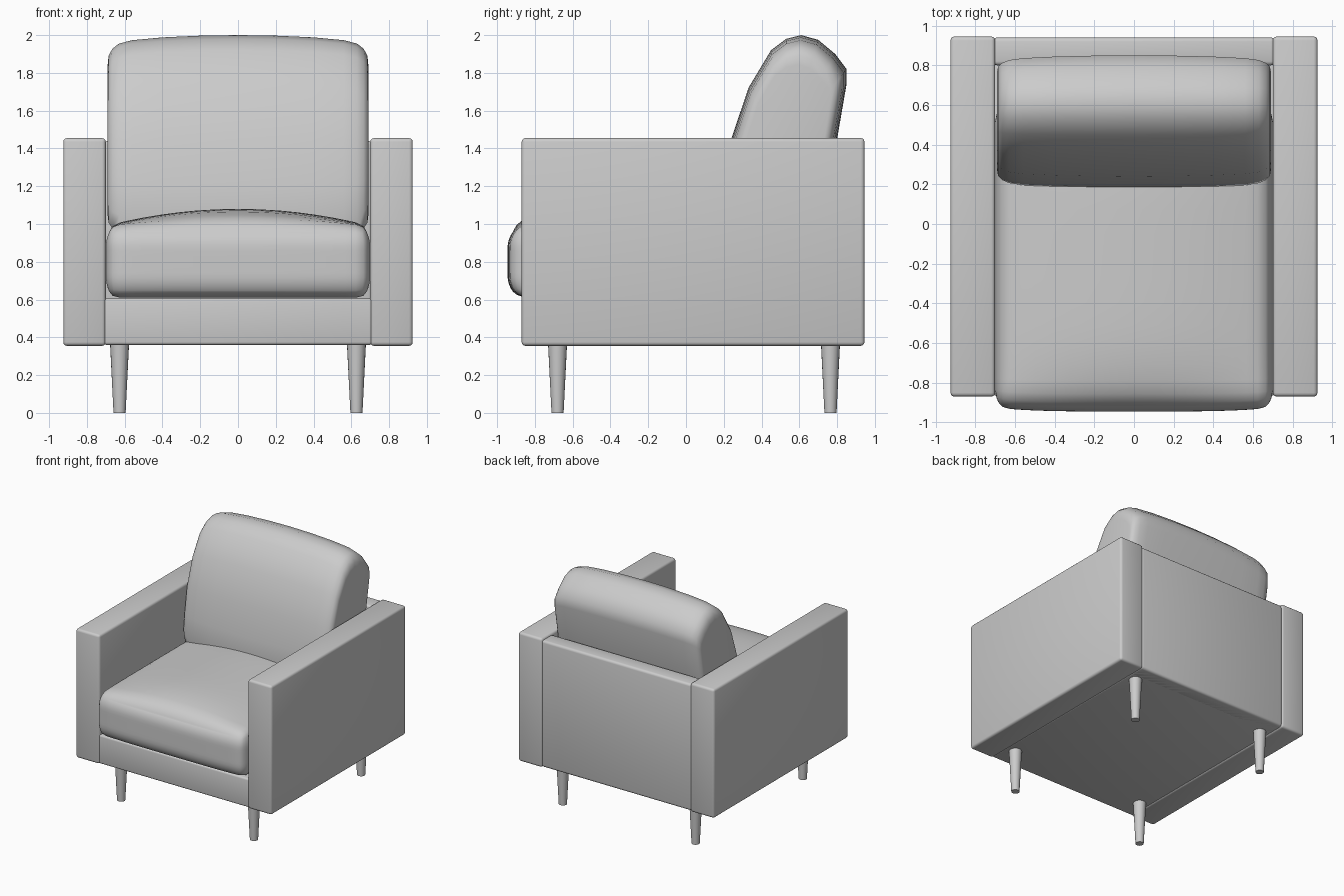
import bpy, bmesh, math
from mathutils import Vector

if "Cube" in bpy.data.objects:
    bpy.data.objects.remove(bpy.data.objects["Cube"], do_unlink=True)

fabric = bpy.data.materials.new("grey")
fabric.use_nodes = True
GREY = (0.6, 0.6, 0.6, 1)
fabric.diffuse_color = GREY
fabric.node_tree.nodes["Principled BSDF"].inputs["Base Color"].default_value = GREY


def finish(name, bm, angle=40):
    """Turn a bmesh into a shaded grey object."""
    bmesh.ops.recalc_face_normals(bm, faces=bm.faces)
    mesh = bpy.data.meshes.new(name)
    bm.to_mesh(mesh)
    bm.free()
    mesh.materials.append(fabric)
    obj = bpy.data.objects.new(name, mesh)
    bpy.context.collection.objects.link(obj)
    bpy.ops.object.select_all(action="DESELECT")
    obj.select_set(True)
    bpy.context.view_layer.objects.active = obj
    bpy.ops.object.shade_smooth_by_angle(angle=math.radians(angle))
    return obj


def rounded_box(name, low, high, radius, cuts=0, deform=None):
    """Box with elliptical rounded edges, optionally reshaped point by point."""
    low, high = Vector(low), Vector(high)
    centre, half = (low + high) / 2, (high - low) / 2
    bm = bmesh.new()
    bmesh.ops.create_cube(bm, size=2)
    bmesh.ops.subdivide_edges(bm, edges=bm.edges[:], cuts=cuts, use_grid_fill=True)
    for v in bm.verts:
        unit = Vector([math.sin(c * math.pi / 2) for c in v.co])
        core, out = Vector(), Vector()
        for i in range(3):
            p, limit = unit[i] * half[i], half[i] - radius[i]
            core[i] = max(-limit, min(limit, p))
            out[i] = (p - core[i]) / radius[i]
        if out.length > 0:
            out.normalize()
        p = core + Vector([out[i] * radius[i] for i in range(3)])
        if deform:
            p += deform(unit)
        v.co = centre + p
    return finish(name, bm)


def panel(name, low, high, width):
    """Plain upholstered block with softened edges."""
    low, high = Vector(low), Vector(high)
    bm = bmesh.new()
    bmesh.ops.create_cube(bm, size=1)
    for v in bm.verts:
        v.co = Vector([(low[i] + high[i]) / 2 + v.co[i] * (high[i] - low[i]) for i in range(3)])
    bmesh.ops.bevel(bm, geom=bm.edges[:], offset=width, segments=3, profile=0.5, affect="EDGES")
    return finish(name, bm)


# Frame: base, back and arms
panel("base", (-0.71, -0.865, 0.36), (0.71, 0.92, 0.605), 0.015)
panel("back_panel", (-0.71, 0.80, 0.36), (0.71, 0.94, 1.44), 0.02)
for side, s in (("left", 1), ("right", -1)):
    xs = sorted((s * 0.70, s * 0.925))
    panel(side + "_arm", (xs[0], -0.87, 0.355), (xs[1], 0.945, 1.455), 0.02)

# Seat cushion, crowned on top and slightly bowed in front
def puff(u):
    crown = 0.09 * (1 - u.x ** 2) * (1 - abs(u.y) ** 5) if u.z > 0 else 0
    bow = -0.02 * (1 - u.x ** 4) if u.y < 0 else 0
    return Vector((0, bow * abs(u.y) ** 3, crown * u.z ** 2))

rounded_box("seat_cushion", (-0.70, -0.925, 0.61), (0.70, 0.60, 0.99),
            (0.06, 0.09, 0.12), cuts=19, deform=puff)

# Back cushion: leaning side profile carried across the width, shrinking at the ends
profile = [(0.20, 0.92), (0.18, 1.02), (0.20, 1.20), (0.24, 1.45), (0.33, 1.72),
           (0.45, 1.92), (0.53, 1.98), (0.61, 2.0), (0.70, 1.975), (0.79, 1.90),
           (0.85, 1.82), (0.85, 1.74), (0.80, 1.45), (0.73, 1.10), (0.65, 0.92)]
half_stations = [(0.69, 0.74), (0.685, 0.82), (0.665, 0.88), (0.63, 0.925),
                 (0.56, 0.955), (0.40, 0.98), (0.20, 0.995)]
stations = [(-x, k) for x, k in half_stations] + [(0, 1)] + half_stations[::-1]
cy, cz = 0.53, 1.40
bm = bmesh.new()
rings = [[bm.verts.new((x, cy + (y - cy) * k, cz + (z - cz) * k)) for y, z in profile]
         for x, k in stations]
n = len(profile)
for a, b in zip(rings, rings[1:]):
    for i in range(n):
        j = (i + 1) % n
        bm.faces.new((a[i], a[j], b[j], b[i]))
bm.faces.new(rings[0])
bm.faces.new(rings[-1])
finish("back_cushion", bm, 50)

# Tapered legs
for side, x in (("left", 0.627), ("right", -0.627)):
    for end, y in (("front", -0.68), ("back", 0.765)):
        bm = bmesh.new()
        bmesh.ops.create_cone(bm, cap_ends=True, segments=20, radius1=0.032,
                              radius2=0.051, depth=0.38)
        bmesh.ops.translate(bm, verts=bm.verts, vec=(x, y, 0.19))
        finish(f"{end}_{side}_leg", bm)
